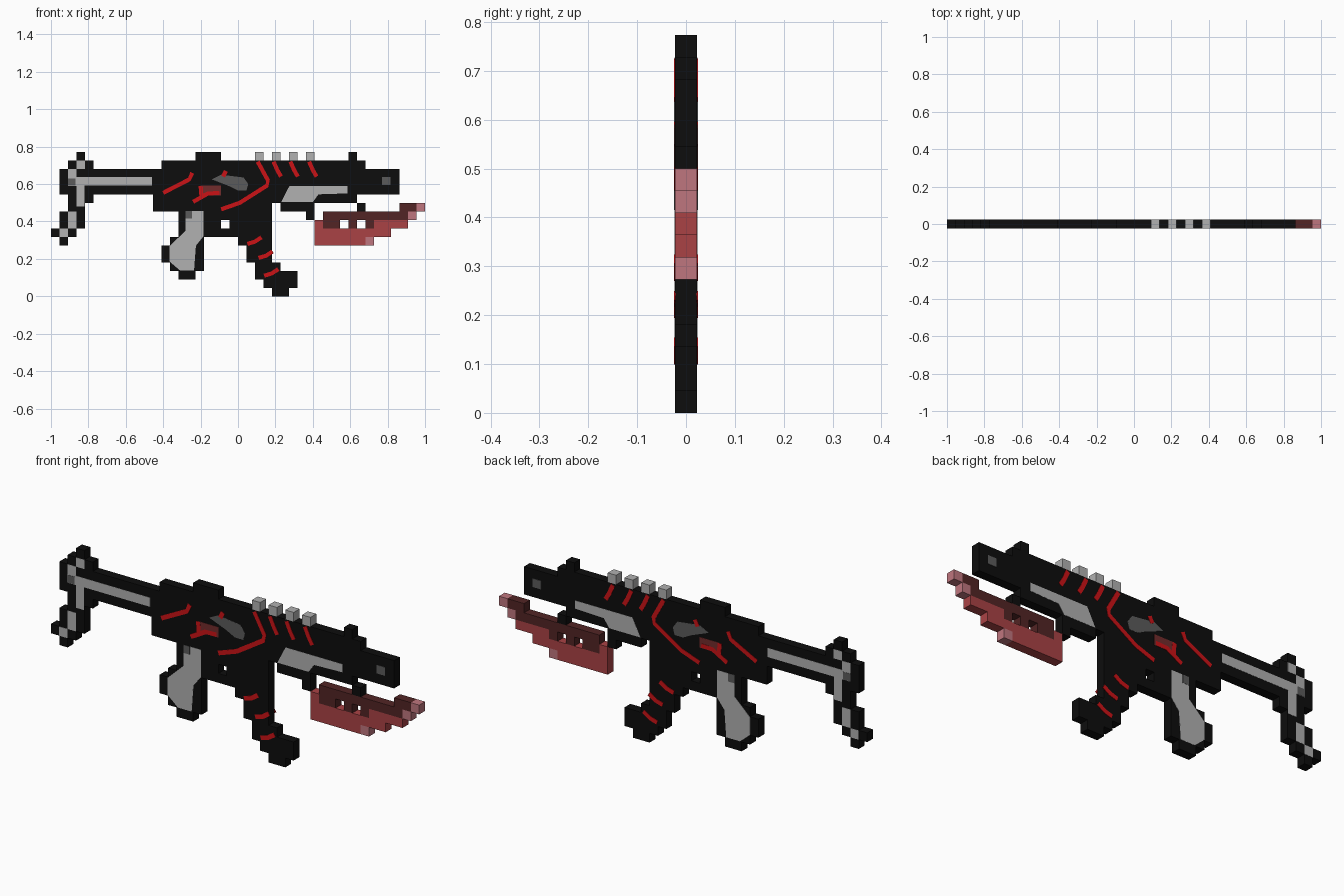
import bpy, bmesh
from mathutils import Vector

if "Cube" in bpy.data.objects:
    bpy.data.objects.remove(bpy.data.objects["Cube"])

U = 2 / 44          # one block
H = U / 2           # half thickness
solid = set()       # every block in use, so that touching walls are skipped


def material(name, rgb):
    m = bpy.data.materials.new(name)
    m.diffuse_color = (*rgb, 1)
    m.use_nodes = True
    m.node_tree.nodes["Principled BSDF"].inputs["Base Color"].default_value = m.diffuse_color
    return m


BLACK = material("black", (0.004, 0.004, 0.004))
LIGHT = material("light grey", (0.44, 0.44, 0.44))
MID = material("mid grey", (0.105, 0.105, 0.105))
RED = material("bright red", (0.6, 0.006, 0.008))
DULL = material("dull red", (0.17, 0.025, 0.025))
BLADE = material("blade red", (0.4, 0.055, 0.06))
DARK = material("dark red", (0.085, 0.018, 0.018))
PINK = material("pink", (0.52, 0.18, 0.21))


def finish(bm, name, mats):
    bmesh.ops.recalc_face_normals(bm, faces=bm.faces)
    me = bpy.data.meshes.new(name)
    bm.to_mesh(me)
    bm.free()
    for m in mats:
        me.materials.append(m)
    bpy.context.collection.objects.link(bpy.data.objects.new(name, me))


def cells(*rects):
    """Union of block rectangles: first/last column, first/last row from the top."""
    out = {(c, r) for a, b, t, e in rects for c in range(a, b + 1) for r in range(t, e + 1)}
    solid.update(out)
    return out


def cell_box(c, r):
    x, z = c * U - 1, (16 - r) * U
    return box(x, z, x + U, z + U)


def box(x0, z0, x1, z1):
    return [(x0, z0), (x1, z0), (x1, z1), (x0, z1)]


def build_blocks(name, block, mats, rule=lambda c, r: 0):
    bm = bmesh.new()

    def quad(pts, idx):
        bm.faces.new([bm.verts.new(p) for p in pts]).material_index = idx

    for c, r in sorted(block):
        ring, idx = cell_box(c, r), rule(c, r)
        for y in (-H, H):
            quad([(x, y, z) for x, z in ring], idx)
        for i, near in enumerate([(c, r + 1), (c + 1, r), (c, r - 1), (c - 1, r)]):
            if near not in solid:
                (ax, az), (bx, bz) = ring[i], ring[(i + 1) % 4]
                quad([(ax, -H, az), (ax, H, az), (bx, H, bz), (bx, -H, bz)], idx)
    bmesh.ops.remove_doubles(bm, verts=bm.verts, dist=1e-4)
    finish(bm, name, mats)
    # Walls between parts are open, so set the outward side of each face by its block
    me = bpy.data.objects[name].data
    fix = bmesh.new()
    fix.from_mesh(me)
    for f in fix.faces:
        m = f.calc_center_median()
        if abs(m.y) > H / 2:
            out = Vector((0, m.y, 0))
        else:
            n = f.normal
            q = m + n * U / 4
            inside = (int((q.x + 1) // U), 16 - int(q.z // U)) in block
            out = -n if inside else n
        if f.normal.dot(out) < 0:
            f.normal_flip()
    fix.to_mesh(me)
    fix.free()


# Block layout of each part
stock = cells((3, 3, 0, 0), (2, 4, 1, 5), (1, 11, 2, 4), (2, 3, 6, 6), (1, 3, 7, 8),
              (0, 2, 9, 9), (1, 1, 10, 10))
receiver = cells((17, 19, 0, 0), (13, 25, 1, 1), (12, 25, 2, 6))
guard = cells((18, 21, 7, 7), (18, 19, 8, 8), (21, 21, 8, 8), (18, 21, 9, 9))
grip = cells((15, 17, 7, 9), (14, 17, 10, 13), (13, 13, 11, 12), (15, 16, 14, 14))
magazine = cells((22, 25, 7, 10), (23, 25, 11, 12), (24, 26, 13, 14), (25, 28, 14, 15),
                 (26, 27, 16, 16)) 
barrel = cells((26, 36, 1, 1), (26, 40, 2, 4), (26, 35, 5, 5), (27, 30, 6, 6),
               (30, 30, 7, 7), (36, 36, 6, 6))
sight = cells((35, 35, 0, 0))
studs = cells(*[(c, c, 0, 0) for c in range(24, 31, 2)])
bayonet = cells((41, 43, 6, 6), (32, 42, 7, 7), (31, 41, 8, 8), (31, 39, 9, 9), (31, 37, 10, 10))
holes = {(34, 8), (36, 8)}
bayonet -= holes
solid -= holes


def blade_colour(c, r):
    """Pink tips on the stepped edge, a dark spine on top, plain red below."""
    if c + r == 49 and r < 8 or (c, r) == (37, 10):
        return 2
    return 1 if r < 8 or (r == 8 and c in (32, 33, 35, 37)) else 0


for name, block in [("shoulder_stock", stock), ("receiver", receiver), ("trigger_guard", guard),
                    ("rear_grip", grip), ("magazine", magazine),
                    ("handguard_and_barrel", barrel), ("front_sight", sight)]:
    build_blocks(name, block, [BLACK])
build_blocks("top_studs", studs, [LIGHT])
build_blocks("bayonet", bayonet, [BLADE, DARK, PINK], blade_colour)


def plates(name, outlines, mat, lift=0.001):
    """Thin painted plates, the same on the front and the back."""
    bm = bmesh.new()
    for pts in outlines:
        for s in (-1, 1):
            f = bm.faces.new([bm.verts.new((x, s * (H - 0.001), z)) for x, z in pts])
            ex = bmesh.ops.extrude_face_region(bm, geom=[f])
            vs = [v for v in ex["geom"] if isinstance(v, bmesh.types.BMVert)]
            bmesh.ops.translate(bm, verts=vs, vec=(0, s * (lift + 0.001), 0))
    finish(bm, name, [mat])


def ribbon(path, w=0.022):
    """Outline of a crooked stroke along a path."""
    p = [Vector(q) for q in path]
    left, right = [], []
    for i, q in enumerate(p):
        d = (p[min(i + 1, len(p) - 1)] - p[max(i - 1, 0)]).normalized()
        n = Vector((-d.y, d.x)) * w / 2
        left.append(q + n)
        right.append(q - n)
    return [tuple(v) for v in left + right[::-1]]


# Light grey inlays
plates("stock_inlay", [box(-0.87, 0.592, -0.46, 0.637), box(-0.864, 0.48, -0.82, 0.592)]
       + [cell_box(c, r) for c, r in ((3, 1), (2, 2), (2, 3), (2, 7), (2, 8), (1, 9))], LIGHT)
plates("grip_inlay", [[(-0.28, 0.455), (-0.185, 0.455), (-0.185, 0.32), (-0.225, 0.27),
                       (-0.235, 0.138), (-0.31, 0.138), (-0.365, 0.185), (-0.365, 0.27),
                       (-0.28, 0.35)]], LIGHT)
plates("handguard_inlay", [[(0.23, 0.503), (0.275, 0.59), (0.585, 0.59),
                            (0.585, 0.55), (0.43, 0.545), (0.4, 0.503)]], LIGHT)

# Mid grey and dull red marks
plates("receiver_marking", [[(-0.14, 0.625), (-0.09, 0.65), (0.03, 0.635), (0.055, 0.6),
                             (0.045, 0.565), (0, 0.565), (-0.05, 0.59)]], MID)
plates("grey_spots", [box(0.77, 0.595, 0.815, 0.637), box(-0.91, 0.592, -0.87, 0.63),
                      box(-0.28, 0.415, -0.245, 0.455)], MID, 0.002)
plates("receiver_patch", [box(-0.2, 0.54, -0.09, 0.592)], DULL, 0.0015)

# Red cracks, with the repeated short ones below the studs and down the magazine
cracks = [[(-0.4, 0.553), (-0.26, 0.625), (-0.245, 0.66)],
          [(-0.24, 0.505), (-0.16, 0.55), (-0.1, 0.552)],
          [(-0.195, 0.53), (-0.2, 0.59)],
          [(-0.09, 0.465), (0.01, 0.5), (0.155, 0.592), (0.16, 0.62), (0.105, 0.72)],
          [(-0.08, 0.64), (-0.065, 0.67)]]
cracks += [[(x, 0.72), (x + 0.02, 0.675), (x + 0.04, 0.64)] for x in (0.19, 0.28, 0.38)]
cracks += [[(x, z), (x + 0.04, z + 0.012), (x + 0.075, z + 0.035)]
           for x, z in ((0.05, 0.28), (0.11, 0.205), (0.14, 0.11))]
plates("red_cracks", [ribbon(p) for p in cracks], RED, 0.002)
